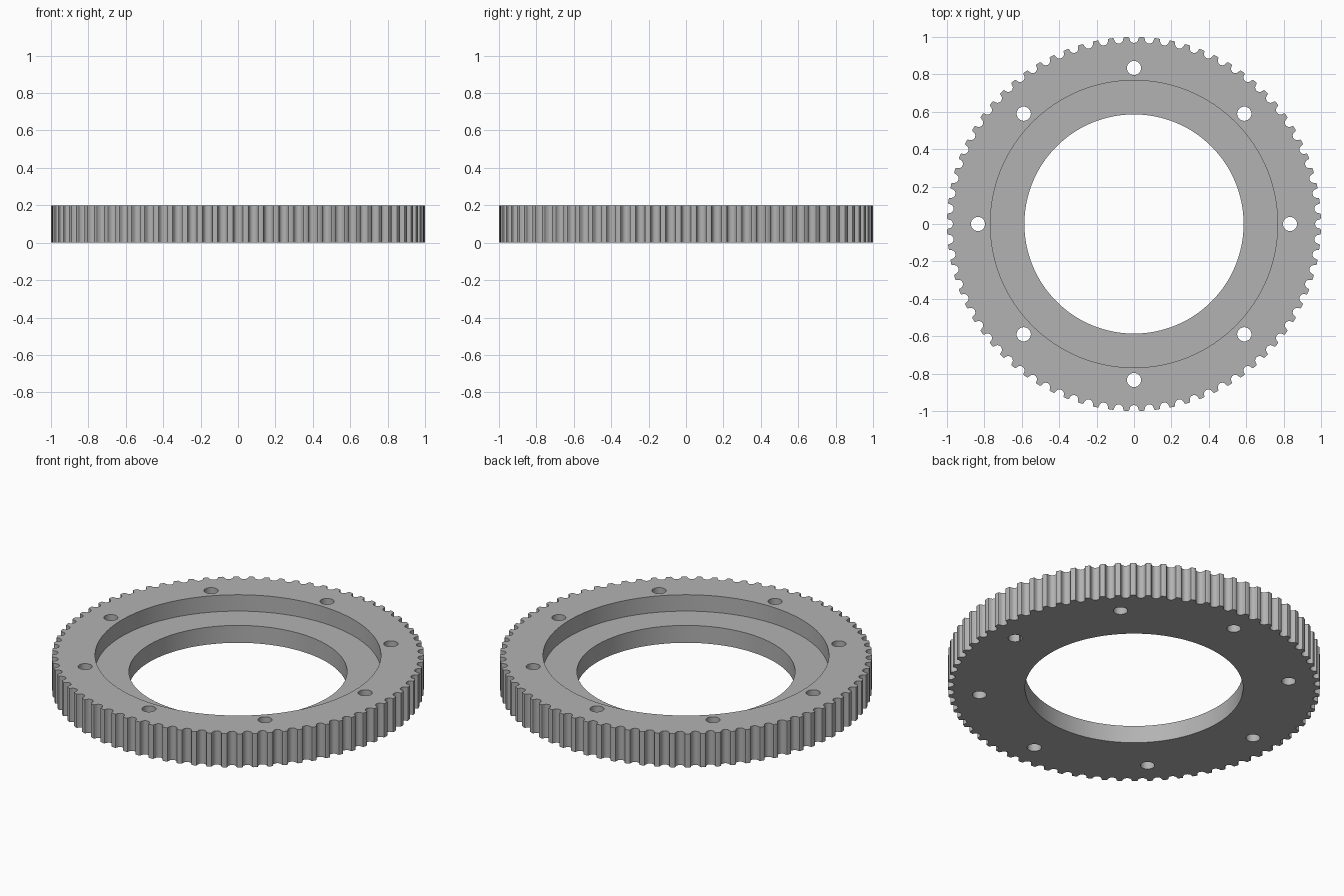
import bpy, bmesh, math
from mathutils import Matrix, Vector

cube = bpy.data.objects.get("Cube")
if cube:
    bpy.data.objects.remove(cube, do_unlink=True)

TEETH = 76
HEIGHT = 0.2
FLOOR = 0.103
MM = 1 / 23.94          # belt profile scale

steel = bpy.data.materials.new("grey metal")
steel.use_nodes = True
GREY = (0.45, 0.45, 0.45, 1)
steel.diffuse_color = GREY
steel.node_tree.nodes["Principled BSDF"].inputs["Base Color"].default_value = GREY


def prism(name, outline, z0, z1):
    """Extrude a closed outline from z0 to z1."""
    bm = bmesh.new()
    face = bm.faces.new([bm.verts.new((x, y, z0)) for x, y in outline])
    up = bmesh.ops.extrude_face_region(bm, geom=[face])["geom"]
    bmesh.ops.translate(bm, vec=(0, 0, z1 - z0),
                        verts=[v for v in up if isinstance(v, bmesh.types.BMVert)])
    bmesh.ops.recalc_face_normals(bm, faces=bm.faces)
    mesh = bpy.data.meshes.new(name)
    bm.to_mesh(mesh)
    bm.free()
    obj = bpy.data.objects.new(name, mesh)
    bpy.context.collection.objects.link(obj)
    return obj


def circle(r, n, cx=0, cy=0):
    return [(cx + r * math.cos(math.tau * i / n), cy + r * math.sin(math.tau * i / n))
            for i in range(n)]


# Half of one rounded belt groove: (sideways, depth)
half = [(0.747, 0), (0.648, 0.037), (0.598, 0.13), (0.579, 0.238), (0.547, 0.343),
        (0.505, 0.444), (0.452, 0.54), (0.358, 0.637), (0.248, 0.707), (0.127, 0.75)]
groove = [(-x, d) for x, d in half] + [(0, 0.764)] + half[::-1]

# Toothed rim, one groove centred on each axis
rim = []
for i in range(TEETH):
    turn = Matrix.Rotation(math.tau * i / TEETH, 2)
    for x, d in groove:
        x *= MM
        p = turn @ Vector((math.sqrt(1 - x * x) - d * MM, x))
        rim.append((p.x, p.y))
ring = prism("toothed_ring", rim, 0, HEIGHT)
ring.data.materials.append(steel)

# Bore, stepped recess and eight bolt holes
cutters = [prism("bore_cutter", circle(0.586, 128), -0.1, 0.3),
           prism("recess_cutter", circle(0.768, 128), FLOOR, 0.3)]
for i in range(8):
    a = math.tau * i / 8
    cutters.append(prism("bolt_hole_cutter",
                         circle(0.038, 32, 0.834 * math.cos(a), 0.834 * math.sin(a)),
                         -0.1, 0.3))

bpy.ops.object.select_all(action="DESELECT")
bpy.context.view_layer.objects.active = ring
ring.select_set(True)
for cutter in cutters:
    cutter.hide_render = True
    mod = ring.modifiers.new("cut", "BOOLEAN")
    mod.operation = "DIFFERENCE"
    mod.solver = "EXACT"
    mod.object = cutter
    bpy.ops.object.modifier_apply(modifier=mod.name)
    bpy.data.objects.remove(cutter, do_unlink=True)

bpy.ops.object.shade_smooth_by_angle(angle=math.radians(30))
